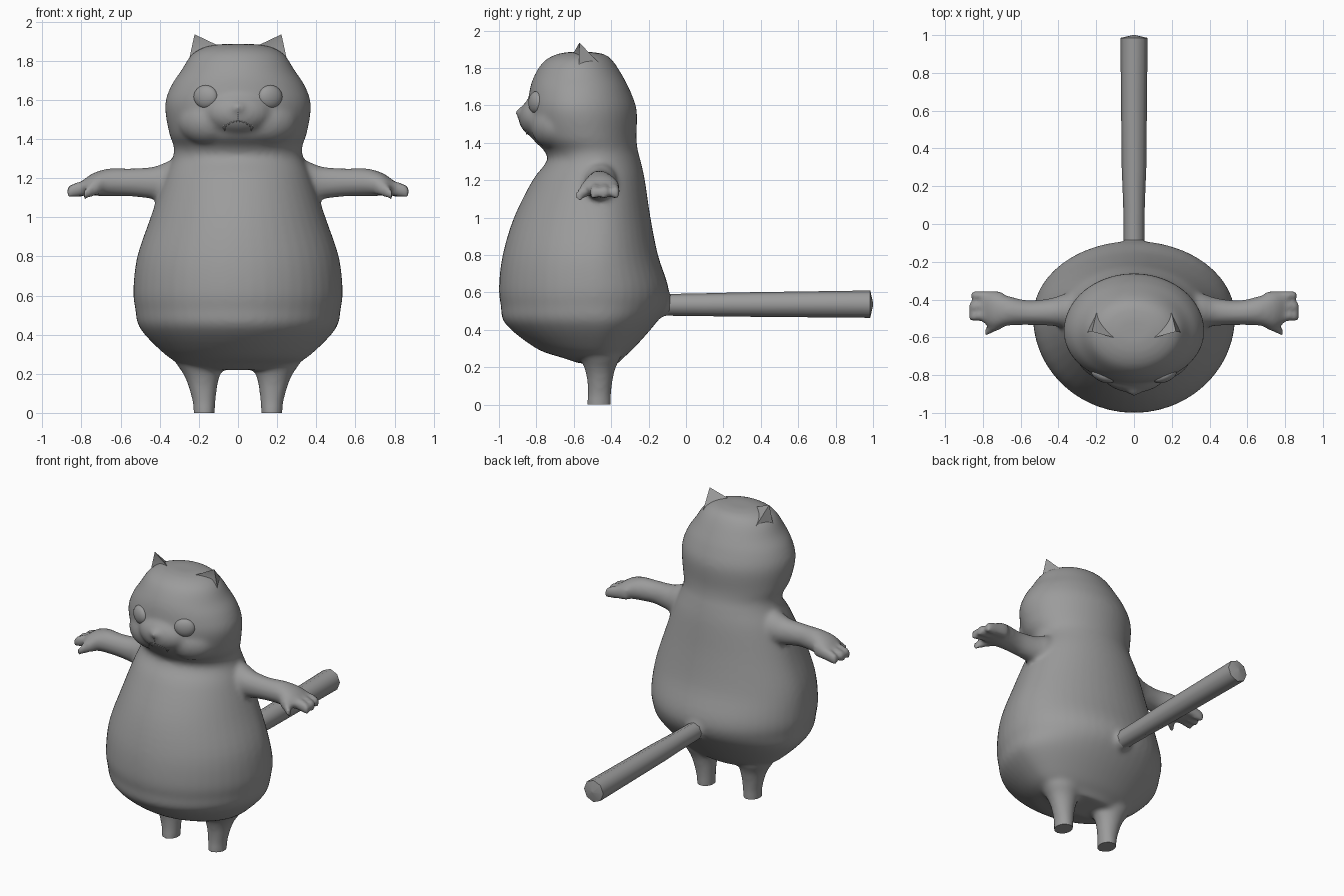
import bpy, bmesh, math
from mathutils import Vector, Matrix

if "Cube" in bpy.data.objects:
    bpy.data.objects.remove(bpy.data.objects["Cube"])

GREY = bpy.data.materials.new("plain grey")
GREY.diffuse_color = (0.33, 0.33, 0.33, 1)
GREY.use_nodes = True
GREY.node_tree.nodes["Principled BSDF"].inputs["Base Color"].default_value = GREY.diffuse_color


def finish(name, bm, angle=40):
    """Turn a bmesh into a shaded, coloured object."""
    bmesh.ops.recalc_face_normals(bm, faces=bm.faces)
    me = bpy.data.meshes.new(name)
    bm.to_mesh(me)
    bm.free()
    ob = bpy.data.objects.new(name, me)
    bpy.context.collection.objects.link(ob)
    me.materials.append(GREY)
    bpy.ops.object.select_all(action='DESELECT')
    ob.select_set(True)
    bpy.context.view_layer.objects.active = ob
    bpy.ops.object.shade_smooth_by_angle(angle=math.radians(angle))
    return ob


def spline(rows, steps):
    """Catmull-Rom interpolation of number tuples."""
    out = []
    for i in range(len(rows) - 1):
        a, b, c, d = (rows[max(i - 1, 0)], rows[i], rows[i + 1], rows[min(i + 2, len(rows) - 1)])
        for k in range(steps):
            t = k / steps
            out.append([0.5 * (2 * q + (r - p) * t + (2 * p - 5 * q + 4 * r - s) * t * t
                               + (3 * q - p - 3 * r + s) * t ** 3) for p, q, r, s in zip(a, b, c, d)])
    return out + [list(rows[-1])]


def loft(bm, axis, rows, steps=4, sides=32):
    """Closed loft; row: position, centre u, centre v, radius u, radius v (+ radius v on the minus side)."""
    rings = []
    for row in spline(rows, steps):
        w, cu, cv, ru, rv = row[:5]
        ring = []
        for k in range(sides):
            a = 2 * math.pi * k / sides
            u = cu + ru * math.cos(a)
            v = cv + (rv if math.sin(a) > 0 else row[-1]) * math.sin(a)
            ring.append(bm.verts.new({'x': (w, u, v), 'y': (u, w, v), 'z': (u, v, w)}[axis]))
        rings.append(ring)
    for r0, r1 in zip(rings, rings[1:]):
        for k in range(sides):
            n = (k + 1) % sides
            bm.faces.new((r0[k], r0[n], r1[n], r1[k]))
    bm.faces.new(rings[0])
    bm.faces.new(rings[-1])


def ball(bm, centre, radii, turn=0, seg=24):
    m = Matrix.Translation(centre) @ Matrix.Rotation(turn, 4, 'Z') @ Matrix.Diagonal((*radii, 1))
    bmesh.ops.create_uvsphere(bm, u_segments=seg, v_segments=seg // 2, radius=1, matrix=m)


# Torso and head profile: height, half width, front y, widest y, back y
PROFILE = [(0.22, 0.20, -0.57, -0.46, -0.36), (0.25, 0.29, -0.66, -0.46, -0.335),
           (0.30, 0.375, -0.80, -0.47, -0.28), (0.43, 0.50, -0.965, -0.48, -0.165),
           (0.53, 0.525, -0.99, -0.49, -0.10), (0.63, 0.535, -1.0, -0.49, -0.095),
           (0.80, 0.515, -0.98, -0.49, -0.15), (1.0, 0.447, -0.92, -0.48, -0.19),
           (1.2, 0.378, -0.82, -0.48, -0.22), (1.30, 0.335, -0.745, -0.49, -0.242),
           (1.36, 0.328, -0.76, -0.51, -0.258), (1.43, 0.352, -0.825, -0.54, -0.265),
           (1.57, 0.373, -0.845, -0.57, -0.263), (1.67, 0.343, -0.838, -0.57, -0.295),
           (1.75, 0.29, -0.815, -0.57, -0.335), (1.83, 0.238, -0.765, -0.57, -0.385),
           (1.87, 0.17, -0.70, -0.56, -0.43), (1.885, 0.09, -0.63, -0.56, -0.50)]
bm = bmesh.new()
loft(bm, 'z', [(z, 0, c, w, b - c, c - f) for z, w, f, c, b in PROFILE], 4, 48)

# Muzzle, nose and tail root
ball(bm, (0, -0.775, 1.535), (0.18, 0.12, 0.115))
ball(bm, (0, -0.885, 1.56), (0.036, 0.027, 0.026))
loft(bm, 'y', [(-0.25, 0, 0.54, 0.13, 0.12), (-0.14, 0, 0.535, 0.075, 0.07), (-0.08, 0, 0.533, 0.055, 0.055)])

for s in (-1, 1):
    # Cheeks
    ball(bm, (s * 0.16, -0.71, 1.49), (0.155, 0.115, 0.12), s * 0.4)
    # Legs
    loft(bm, 'z', [(-0.01, s * 0.173, -0.467, 0.055, 0.068), (0.05, s * 0.173, -0.463, 0.058, 0.062),
                   (0.14, s * 0.18, -0.46, 0.075, 0.07), (0.20, s * 0.185, -0.46, 0.096, 0.085),
                   (0.26, s * 0.195, -0.46, 0.125, 0.11), (0.34, s * 0.20, -0.48, 0.15, 0.12)])
    # Arms with paws
    loft(bm, 'x', [(s * 0.22, -0.46, 1.17, 0.11, 0.17), (s * 0.36, -0.46, 1.178, 0.092, 0.108),
                   (s * 0.43, -0.465, 1.175, 0.075, 0.084), (s * 0.55, -0.47, 1.178, 0.065, 0.072),
                   (s * 0.66, -0.46, 1.178, 0.078, 0.072), (s * 0.74, -0.455, 1.168, 0.10, 0.058),
                   (s * 0.79, -0.445, 1.155, 0.085, 0.037)], 4, 24)
    # Fingers: root y, tip x, tip y, tip z
    for y0, x, y, z in ((-0.525, 0.79, -0.575, 1.11), (-0.48, 0.873, -0.495, 1.125),
                        (-0.43, 0.874, -0.44, 1.13), (-0.385, 0.865, -0.375, 1.125)):
        loft(bm, 'x', [(s * 0.70, y0, 1.16, 0.03, 0.044), (s * (x - 0.04), (y0 + y) / 2, 1.14, 0.027, 0.038),
                       (s * x, y, z, 0.023, 0.027)], 4, 16)

# Fuse everything into one soft skin
skin = finish("body", bm, 60)
mod = skin.modifiers.new("fuse", 'REMESH')
mod.mode = 'VOXEL'
mod.voxel_size = 0.014
mod.use_smooth_shade = True
mod = skin.modifiers.new("soften", 'SMOOTH')
mod.factor = 0.5
mod.iterations = 9
for m in ("fuse", "soften"):
    bpy.ops.object.modifier_apply(modifier=m)
# Level the soles on the ground
for v in skin.data.vertices:
    if v.co.z < 0.012:
        v.co.z = 0
bpy.ops.object.shade_smooth_by_angle(angle=math.radians(60))
if not skin.data.materials:
    skin.data.materials.append(GREY)


def face_y(x, z):
    """Depth of the face surface at x, z."""
    hit, loc, _, _ = skin.ray_cast(Vector((x, -2, z)), Vector((0, 1, 0)))
    return loc.y if hit else -0.85


# Tail: straight rod with a shallow pointed tip
bm = bmesh.new()
loft(bm, 'y', [(-0.16, 0, 0.533, 0.055, 0.057), (0.10, 0, 0.534, 0.057, 0.061),
               (0.30, 0, 0.535, 0.065, 0.065), (0.985, 0, 0.537, 0.072, 0.073),
               (1.0, 0, 0.537, 0.008, 0.008)], 1, 8)
finish("tail", bm, 50)

for s, side in ((-1, "left"), (1, "right")):
    # Eyes
    bm = bmesh.new()
    ex = s * 0.165
    ball(bm, (ex, face_y(ex, 1.615) + 0.012, 1.615), (0.066, 0.034, 0.06), s * 0.42)
    finish(side + "_eye", bm, 60)

    # Ears: broad pointed shells with a dished front
    bm = bmesh.new()
    inner, outer, back, tip, dish = [bm.verts.new((s * x, y, z)) for x, y, z in (
        (0.075, -0.61, 1.865), (0.262, -0.575, 1.75), (0.19, -0.43, 1.79),
        (0.222, -0.57, 1.935), (0.19, -0.555, 1.84))]
    for f in ((inner, outer, dish), (outer, tip, dish), (tip, inner, dish),
              (inner, tip, back), (tip, outer, back), (outer, inner, back)):
        bm.faces.new(f)
    finish(side + "_ear", bm, 60)

    # Fangs
    bm = bmesh.new()
    fx = s * 0.068
    bmesh.ops.create_cone(bm, cap_ends=True, segments=8, radius1=0.001, radius2=0.009, depth=0.03,
                          matrix=Matrix.Translation((fx, face_y(fx, 1.46) - 0.001, 1.457)))
    finish(side + "_fang", bm)

# Mouth and nose lines lying on the face
for name, path in (("mouth", [(0.075 * t, 1.492 - 0.035 * t * t) for t in [i / 6 - 1 for i in range(13)]]),
                   ("nose_line", [(0, 1.492 + 0.01 * i) for i in range(6)])):
    cu = bpy.data.curves.new(name, 'CURVE')
    cu.dimensions = '3D'
    cu.bevel_depth = 0.004
    cu.bevel_resolution = 1
    cu.use_fill_caps = True
    sp = cu.splines.new('POLY')
    sp.points.add(len(path) - 1)
    for p, (x, z) in zip(sp.points, path):
        p.co = (x, face_y(x, z) + 0.002, z, 1)
    cu.materials.append(GREY)
    bpy.context.collection.objects.link(bpy.data.objects.new(name, cu))
